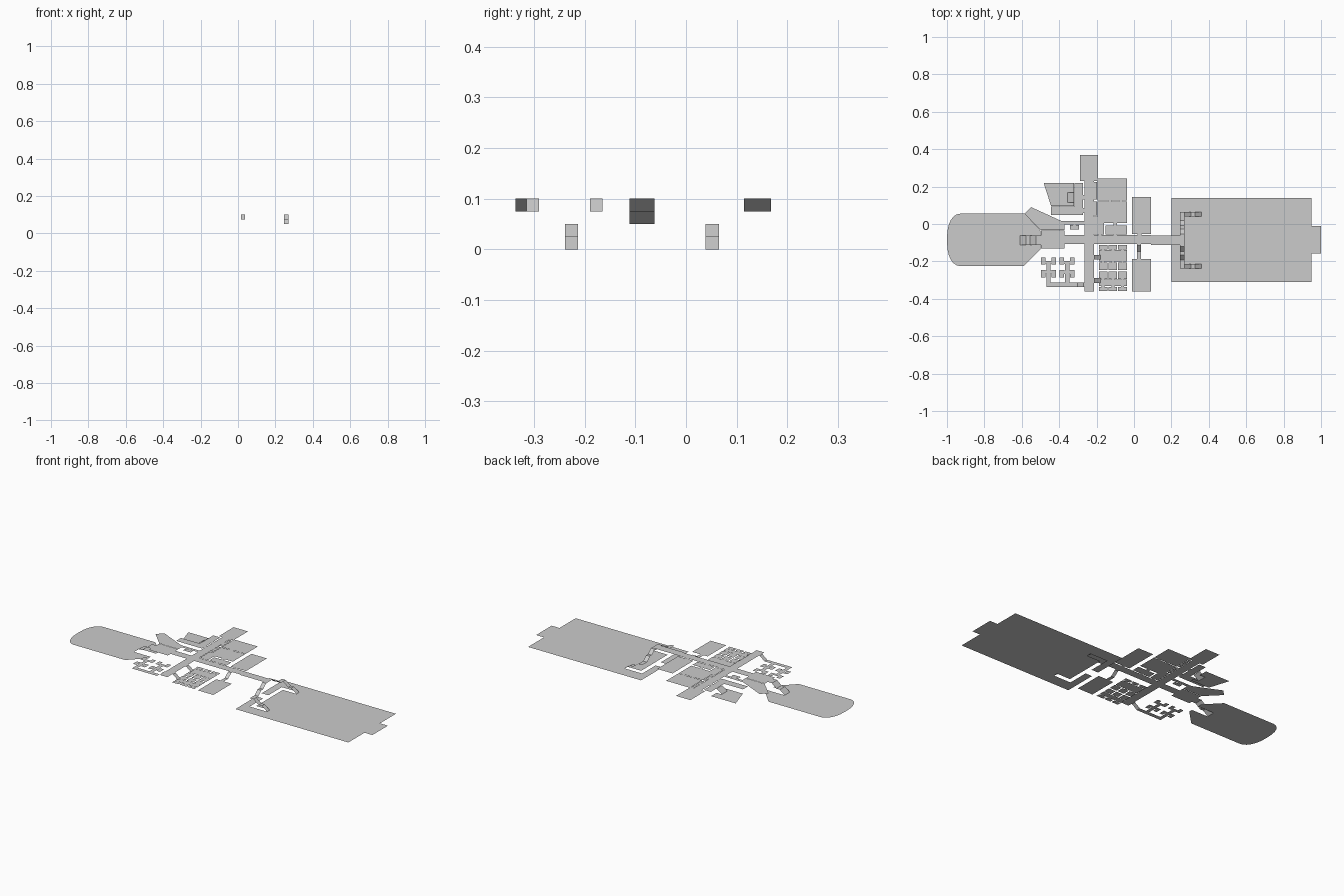
import bpy, bmesh, math

if "Cube" in bpy.data.objects:
    bpy.data.objects.remove(bpy.data.objects["Cube"])

TOP, MID, LOW = 0.10, 0.075, 0.05   # floor levels; the big hall is at 0


def build(name, polys):
    """One object from flat 3D polygons, all facing up."""
    bm = bmesh.new()
    for p in polys:
        f = bm.faces.new([bm.verts.new(c) for c in p])
        f.normal_update()
        if f.normal.z < 0:
            f.normal_flip()
    bmesh.ops.remove_doubles(bm, verts=bm.verts, dist=0.0005)
    bmesh.ops.triangulate(bm, faces=bm.faces[:], ngon_method='EAR_CLIP')
    me = bpy.data.meshes.new(name)
    bm.to_mesh(me)
    bm.free()
    ob = bpy.data.objects.new(name, me)
    bpy.context.collection.objects.link(ob)
    return ob


def flat(pts, z):
    return [(x, y, z) for x, y in pts]


def rect(x0, x1, y0, y1, z=TOP):
    return flat([(x0, y0), (x1, y0), (x1, y1), (x0, y1)], z)


def strip_x(stations, y0, y1):
    """Ramps and landings along x; stations are (x, z)."""
    return [[(a, y0, za), (b, y0, zb), (b, y1, zb), (a, y1, za)]
            for (a, za), (b, zb) in zip(stations, stations[1:])]


def strip_y(stations, x0, x1):
    return [[(x0, a, za), (x1, a, za), (x1, b, zb), (x0, b, zb)]
            for (a, za), (b, zb) in zip(stations, stations[1:])]


# Big east hall, with a slot below the split staircase
build("east_hall_floor", [flat([
    (.2, -.31), (.948, -.31), (.948, -.157), (1, -.157), (1, -.01), (.948, -.01), (.948, .14),
    (.2, .14), (.2, -.062), (.245, -.062), (.245, .065), (.36, .065), (.36, .039), (.27, .039),
    (.27, -.213), (.36, -.213), (.36, -.239), (.245, -.239), (.245, -.112), (.2, -.112)], 0)])

# Split staircase: two mirrored flights down from the corridor
MIDY = -.087
stairs = []
for s in (-1, 1):
    y = lambda d: MIDY + s * d
    stairs += strip_y([(y(.025), TOP), (y(.033), TOP), (y(.06), MID), (y(.078), MID),
                       (y(.105), LOW), (y(.152), LOW)], .245, .27)
    stairs += strip_x([(.27, LOW), (.305, .025), (.325, .025), (.36, 0)], y(.126), y(.152))
build("split_staircase", stairs)

# Rounded west hall with a notch for its stair
arc = [(-.93 + .07 * math.cos(t), -.085 + .14 * math.copysign(abs(math.sin(t)) ** .8, math.sin(t)))
       for t in [math.pi / 2 + math.pi * i / 12 for i in range(13)]]
build("west_hall_floor", [flat(arc + [
    (-.59, -.225), (-.5, -.135), (-.5, -.112), (-.61, -.112), (-.61, -.062),
    (-.5, -.062), (-.5, -.035), (-.585, .055)], LOW)])
build("west_stair", strip_x([(-.61, LOW), (-.578, MID), (-.555, MID), (-.525, TOP), (-.498, TOP)],
                            -.112, -.062))

# Lobby, angled passage and small closet
build("lobby_floor", [rect(-.498, -.372, -.132, -.035)])
build("angled_passage", [flat([(-.55, .09), (-.585, .055), (-.498, -.033), (-.372, -.033),
                               (-.372, -.003), (-.265, -.003), (-.265, .017), (-.39, .017)], TOP)])
build("closet_floor", [rect(-.343, -.293, -.03, -.006), rect(-.325, -.31, -.006, -.003)])

# Main corridors
build("main_corridor", [rect(-.372, -.265, -.107, -.06), rect(-.215, .09, -.107, -.06),
                        rect(.09, .27, -.112, -.062)])
build("cross_corridor", [rect(-.265, -.215, -.362, .23)])
build("north_room_floor", [rect(-.288, -.193, .23, .37)])

# Northwest room: sunken part, ramp and raised L-shaped edge
build("northwest_room_floor", [flat([
    (-.483, .22), (-.443, .095), (-.32, .095), (-.32, .115), (-.355, .115),
    (-.355, .168), (-.32, .168), (-.32, .22)], MID)])
build("northwest_ramp", strip_x([(-.355, MID), (-.32, TOP)], .115, .168))
build("northwest_ledge", [flat([(-.443, .047), (-.272, .047), (-.272, .22), (-.318, .22),
                                (-.318, .093), (-.443, .093)], TOP),
                          rect(-.272, -.265, .06, .085), rect(-.272, -.265, .13, .155)])

# Northeast rooms and their doorways
build("northeast_rooms", [
    rect(-.195, -.038, .125, .242), rect(-.195, -.038, .005, .121),
    rect(-.213, -.16, -.055, .04), rect(-.152, -.038, -.055, -.008),
    rect(-.213, -.197, .045, .12), rect(-.213, -.197, .13, .225)])
build("northeast_doorways", [rect(-.14, -.12, .121, .125), rect(-.08, -.06, .121, .125),
                             rect(-.11, -.09, -.008, .005), rect(-.11, -.09, -.06, -.055),
                             rect(-.19, -.175, -.06, -.055), rect(-.215, -.213, .07, .09),
                             rect(-.215, -.213, .16, .18)])

# East side rooms, the south one reached by a ramp
build("east_room_floor", [rect(-.012, .09, -.053, .145), rect(.02, .04, -.06, -.053)])
build("southeast_ramp", strip_y([(-.107, TOP), (-.115, TOP), (-.147, MID), (-.187, MID)], .015, .037))
build("southeast_room_floor", [rect(-.012, .09, -.362, -.187, MID)])

# South cell block: rows of cells along two aisles
block = []
for x0, x1 in ((-.187, -.143), (-.135, -.092), (-.085, -.038)):
    xm = (x0 + x1) / 2
    for y0, y1, door in ((-.135, -.113, -.14), (-.247, -.205, -.2),
                         (-.294, -.255, -.298), (-.358, -.336, -.332)):
        block.append(rect(x0, x1, y0, y1, MID))
        near = y1 if door > y1 else y0
        block.append(rect(xm - .008, xm + .008, min(near, door), max(near, door), MID))
for y0, y1 in ((-.2, -.14), (-.332, -.298)):
    block.append(rect(-.187, -.038, y0, y1, MID))
build("south_cell_block", block)
ramps = []
for y0, y1 in ((-.19, -.165), (-.315, -.29)):
    ramps += strip_x([(-.215, TOP), (-.21, TOP), (-.18, MID)], y0, y1)
build("cell_block_ramps", ramps)

# Southwest clusters: four cells round a stem, repeated
cells = []
for cx in (-.457, -.357):
    for s in (-1, 1):
        for y0, y1, d in ((-.216, -.178, -.206), (-.285, -.247, -.257)):
            a, b = sorted((cx + s * .016, cx + s * .04))
            cells.append(rect(a, b, y0, y1, MID))
            a, b = sorted((cx + s * .011, cx + s * .016))
            cells.append(rect(a, b, d - .009, d + .009, MID))
    cells.append(rect(cx - .011, cx + .011, -.312, -.197, MID))
cells.append(rect(-.468, -.302, -.337, -.312, MID))
build("southwest_cells", cells)
build("southwest_ramp", strip_x([(-.302, MID), (-.27, TOP), (-.265, TOP)], -.337, -.312))
